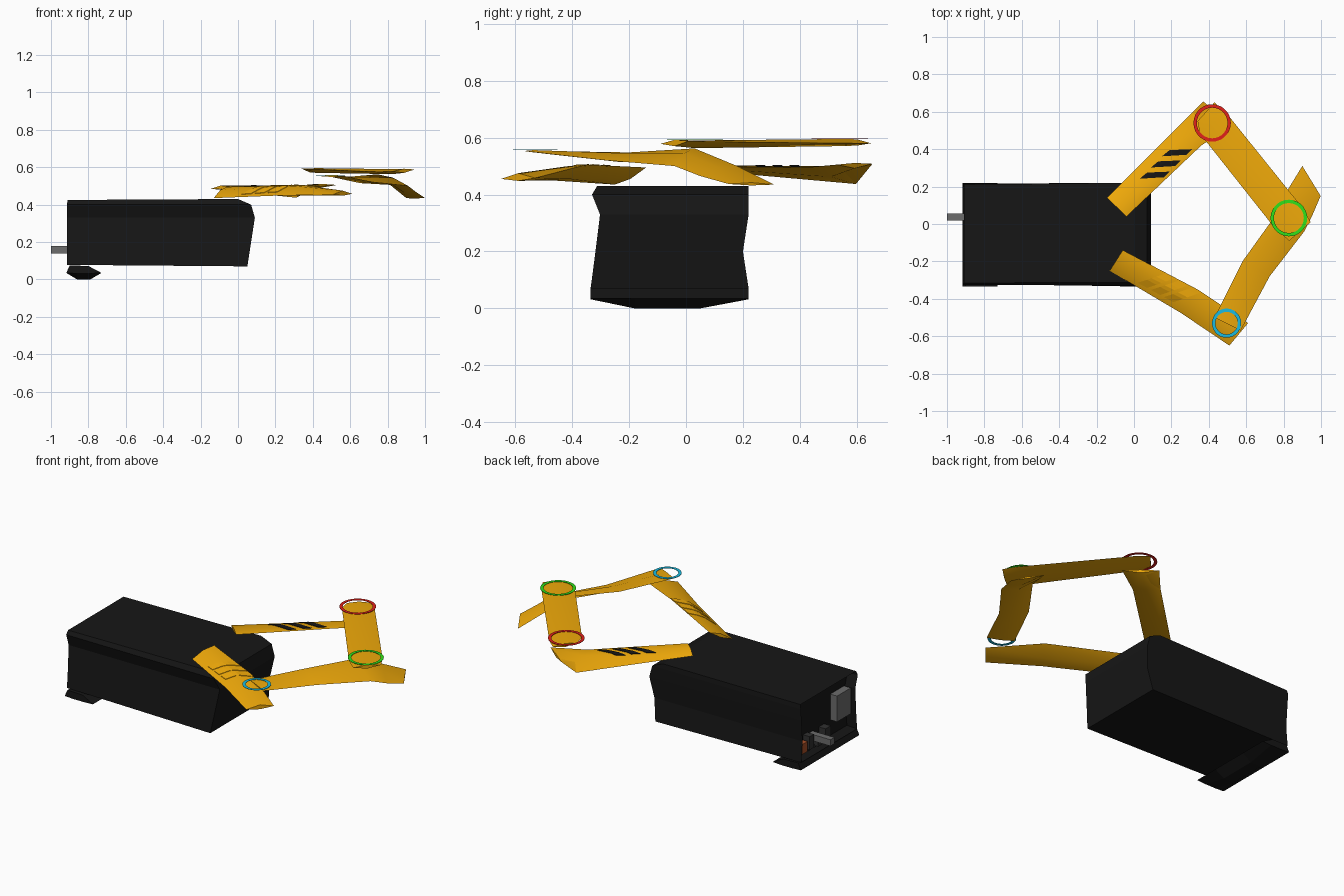
import bpy, bmesh, math
from mathutils import Vector
from mathutils.bvhtree import BVHTree

if "Cube" in bpy.data.objects:
    bpy.data.objects.remove(bpy.data.objects["Cube"])


def material(name, rgb):
    m = bpy.data.materials.new(name)
    m.diffuse_color = (*rgb, 1)
    m.use_nodes = True
    m.node_tree.nodes["Principled BSDF"].inputs["Base Color"].default_value = m.diffuse_color
    return m


BLACK = material("black", (0.008, 0.008, 0.008))
YELLOW = material("yellow", (0.87, 0.40, 0.003))
RED = material("red", (0.75, 0.015, 0.01))
BLUE = material("blue", (0.01, 0.5, 0.75))
GREEN = material("green", (0.03, 0.75, 0.01))
DARK = material("dark_grey", (0.03, 0.03, 0.03))
GREY = material("grey", (0.15, 0.15, 0.15))
ORANGE = material("orange", (0.4, 0.08, 0.02))


def finish(bm, name, mat, angle=None):
    bmesh.ops.recalc_face_normals(bm, faces=bm.faces)
    me = bpy.data.meshes.new(name)
    bm.to_mesh(me)
    bm.free()
    ob = bpy.data.objects.new(name, me)
    bpy.context.collection.objects.link(ob)
    me.materials.append(mat)
    if angle:
        bpy.ops.object.select_all(action='DESELECT')
        ob.select_set(True)
        bpy.context.view_layer.objects.active = ob
        bpy.ops.object.shade_smooth_by_angle(angle=math.radians(angle))
    return ob


def loft(loops):
    """Skin equal loops; the first end is one face, the last a strip of quads."""
    bm = bmesh.new()
    rows = [[bm.verts.new(p) for p in lp] for lp in loops]
    n = len(rows[0])
    for a, b in zip(rows, rows[1:]):
        for i in range(n):
            j = (i + 1) % n
            bm.faces.new((a[i], a[j], b[j], b[i]))
    start = bm.faces.new(rows[0])
    e = rows[-1]
    for i in range(n // 2 - 1):
        bm.faces.new((e[i], e[i + 1], e[n - 2 - i], e[n - 1 - i]))
    bmesh.ops.recalc_face_normals(bm, faces=bm.faces)
    return bm, start


def box(name, lo, hi, mat):
    pts = [[(x, lo[1], lo[2]), (x, lo[1], hi[2]), (x, hi[1], hi[2]), (x, hi[1], lo[2])]
           for x in (lo[0], hi[0])]
    return finish(loft(pts)[0], name, mat)


# Housing: levels are (z, left y, right y, x), pinched at mid height.
# The back panel is recessed.
def outline(levels):
    return ([(x, yl, z) for z, yl, yr, x in levels]
            + [(x, yr, z) for z, yl, yr, x in levels[::-1]])


rear = outline([(.078, -.318, .212, -.915), (.20, -.308, .20, -.915), (.33, -.302, .21, -.915),
                (.40, -.325, .216, -.915), (.425, -.315, .212, -.91)])
front = outline([(.07, -.335, .22, .05), (.20, -.318, .20, .07), (.33, -.302, .22, .09),
                 (.40, -.33, .22, .07), (.43, -.312, .22, .0)])
bm, back = loft([rear, front])
bmesh.ops.inset_region(bm, faces=[back], thickness=.014)
bmesh.ops.translate(bm, vec=(.06, 0, 0), verts=back.verts)
finish(bm, "housing", BLACK)

# Foot under the back end, its belly rising at both sides
foot = [(-.90, .075), (-.918, .035), (-.86, 0), (-.79, 0), (-.73, .035), (-.80, .072)]
finish(loft([[(x, y, max(z, low)) for x, z in foot]
             for y, low in ((-.335, .032), (-.18, 0), (.05, 0), (.22, .032))])[0],
       "foot", BLACK)

# Back sockets, switch plate and plug
box("switch_plate", (-.90, -.28, .18), (-.84, -.15, .335), GREY)
box("control_board", (-.875, -.11, .09), (-.85, .19, .11), DARK)
for i, (y, z, w, h, m) in enumerate([(.13, .11, .05, .06, ORANGE), (.07, .11, .04, .08, DARK),
                                     (-.02, .10, .05, .05, DARK), (-.09, .11, .05, .07, DARK)]):
    box(f"socket_{i + 1}", (-.90, y, z), (-.84, y + w, z + h), m)
box("cable_plug", (-1.0, .018, .14), (-.85, .056, .178), GREY)


def arm(name, stations):
    """Stations: left point, right point, ridge height, keel height."""
    loops = []
    for L, R, top, low in stations:
        mx, my = (L[0] + R[0]) / 2, (L[1] + R[1]) / 2
        loops.append([L, (mx, my, top), R, (mx, my, low)])
    bm = loft(loops)[0]
    tree = BVHTree.FromBMesh(bm)
    finish(bm, name, YELLOW, 40)
    return tree


# Upper arms and forearms of the linkage
arm_1 = arm("left_upper_arm", [
    ((-.145, .14, .485), (-.04, .04, .495), .502, .482),
    ((.312, .597, .437), (.36, .42, .495), .500, .462),
    ((.37, .655, .508), (.53, .53, .505), .511, .492)])
arm_2 = arm("right_upper_arm", [
    ((-.06, -.14, .495), (-.13, -.25, .435), .478, .455),
    ((.34, -.35, .505), (.25, -.475, .45), .500, .455),
    ((.61, -.53, .458), (.51, -.65, .455), .475, .448)])
arm("left_forearm", [
    ((.43, .65, .58), (.34, .55, .592), .594, .572),
    ((.490, .598, .58), (.352, .484, .592), .595, .570),
    ((.900, .088, .586), (.755, -.025, .575), .590, .563),
    ((.945, .01, .588), (.83, -.09, .578), .592, .570)])
arm("right_forearm", [
    ((.43, -.50, .553), (.57, -.57, .553), .556, .548),
    ((.58, -.20, .548), (.725, -.28, .52), .546, .515),
    ((.745, .03, .562), (.91, -.04, .50), .545, .505),
    ((.82, .18, .50), (.955, .05, .465), .495, .465),
    ((.90, .31, .435), (.998, .15, .437), .442, .432)])


def stripe(name, tree, corners, mat):
    """Thin band draped on an arm, between two long edges."""
    a, b, c, d = (Vector(p) for p in corners)
    loops = []
    for k in range(7):
        t = k / 6
        ends = []
        for v in (a.lerp(b, t), d.lerp(c, t)):
            hit = tree.ray_cast(Vector((v.x, v.y, 2)), Vector((0, 0, -1)))[0]
            ends.append(Vector((v.x, v.y, (hit.z if hit else .485) + .003)))
        dz = Vector((0, 0, -.005))
        loops.append([ends[0], ends[1], ends[1] + dz, ends[0] + dz])
    finish(loft(loops)[0], name, mat)


# Three stripes on each upper arm
for i in range(3):
    x, y = i * .06, i * .06
    stripe(f"left_stripe_{i + 1}", arm_1,
           [(.03 + x, .242 + y), (.16 + x, .25 + y), (.19 + x, .28 + y), (.07 + x, .275 + y)], BLACK)
    x, y = i * .07, -i * .038
    stripe(f"right_stripe_{i + 1}", arm_2,
           [(.02 + x, -.315 + y), (.17 + x, -.265 + y), (.22 + x, -.29 + y), (.07 + x, -.342 + y)], YELLOW)


# Flat joint rings
def ring(name, centre, radius, mat, n=28):
    bm = bmesh.new()
    prof = [(radius, 0), (radius, .002), (radius - .018, .002), (radius - .018, 0)]
    rows = []
    for k in range(n):
        a = math.tau * k / n
        rows.append([bm.verts.new((centre[0] + r * math.cos(a), centre[1] + r * math.sin(a),
                                   centre[2] + z)) for r, z in prof])
    for k in range(n):
        p, q = rows[k], rows[(k + 1) % n]
        for i in range(4):
            j = (i + 1) % 4
            bm.faces.new((p[i], p[j], q[j], q[i]))
    finish(bm, name, mat, 30)


ring("left_elbow_ring", (.418, .54, .595), .1, RED)
ring("right_elbow_ring", (.495, -.53, .557), .078, BLUE)
ring("wrist_ring", (.828, .032, .592), .098, GREEN)
